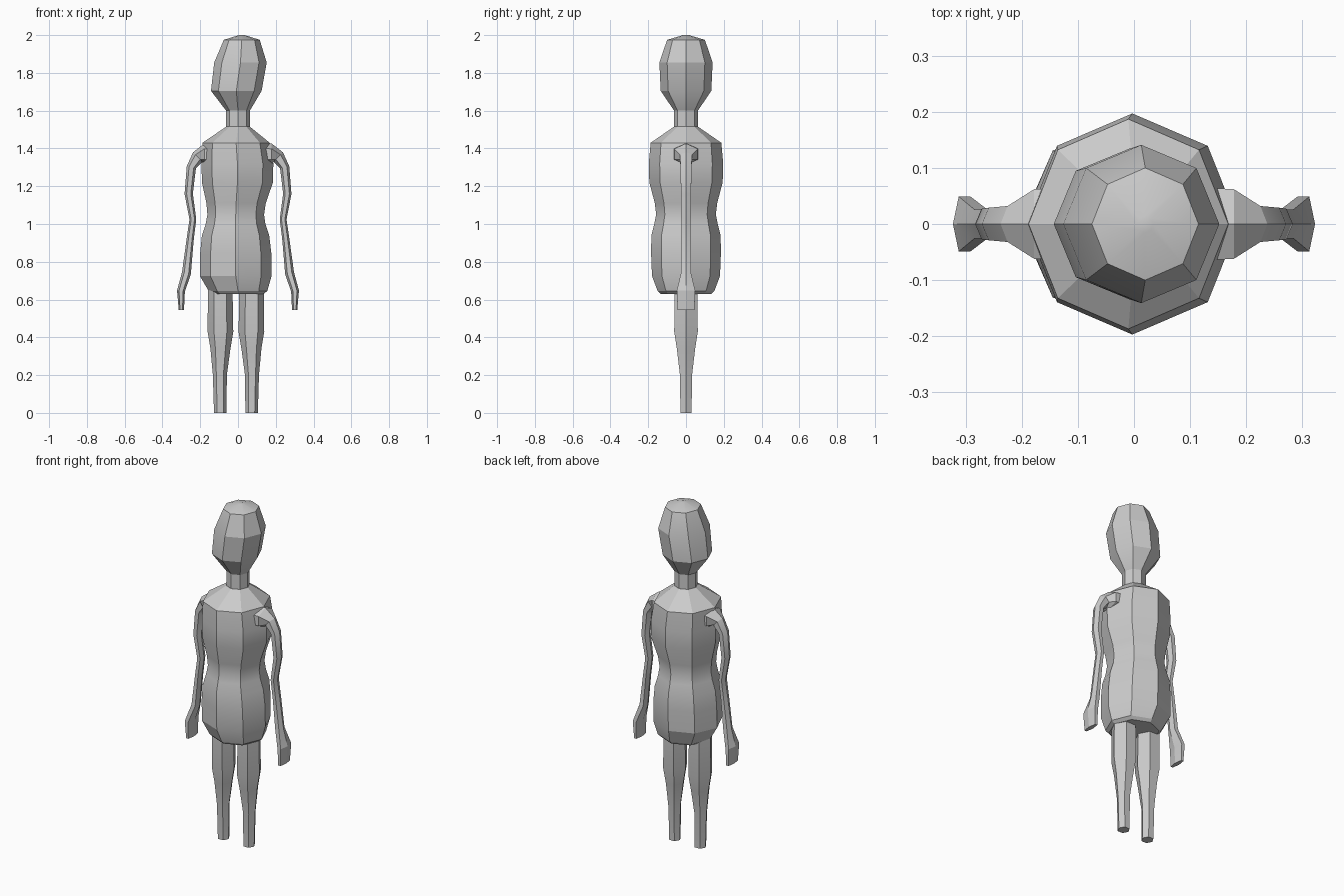
import bpy, bmesh, math
from mathutils import Vector


def loft(name, rings, sides, smooth=20):
    """Skin rings of (centre, u axis, v axis); axis lengths are the radii."""
    bm = bmesh.new()
    loops = []
    for c, u, v in rings:
        c, u, v = Vector(c), Vector(u), Vector(v)
        loops.append([bm.verts.new(c + u * math.cos(a) + v * math.sin(a))
                      for a in (2 * math.pi * i / sides for i in range(sides))])
    for a, b in zip(loops, loops[1:]):
        for i in range(sides):
            j = (i + 1) % sides
            bm.faces.new((a[i], a[j], b[j], b[i]))
    bm.faces.new(loops[0][::-1])
    bm.faces.new(loops[-1])
    bmesh.ops.recalc_face_normals(bm, faces=bm.faces)
    me = bpy.data.meshes.new(name)
    bm.to_mesh(me)
    bm.free()
    ob = bpy.data.objects.new(name, me)
    bpy.context.collection.objects.link(ob)
    bpy.ops.object.select_all(action='DESELECT')
    ob.select_set(True)
    bpy.context.view_layer.objects.active = ob
    bpy.ops.object.shade_smooth_by_angle(angle=math.radians(smooth))
    return ob


def upright(profile):
    """Horizontal rings from (z, centre x, radius x, radius y)."""
    return [((cx, 0, z), (rx, 0, 0), (0, ry, 0)) for z, cx, rx, ry in profile]


# Torso with waist and sloping shoulders
loft("torso", upright([
    (0.63, 0.0, 0.135, 0.135), (0.645, 0.0, 0.155, 0.15),
    (0.725, -0.012, 0.19, 0.18), (0.85, -0.012, 0.188, 0.185),
    (0.94, -0.013, 0.178, 0.183), (1.0, -0.013, 0.158, 0.168),
    (1.05, -0.012, 0.15, 0.158), (1.11, -0.01, 0.157, 0.165),
    (1.22, -0.003, 0.188, 0.194), (1.32, -0.003, 0.19, 0.197),
    (1.43, -0.01, 0.178, 0.187), (1.515, 0.0, 0.063, 0.064)]), 8)

# Neck and head, leaning slightly
loft("head_and_neck", upright([
    (1.50, 0.0, 0.063, 0.063), (1.60, 0.0, 0.063, 0.063),
    (1.705, -0.009, 0.134, 0.134), (1.855, 0.013, 0.139, 0.141),
    (1.975, 0.02, 0.095, 0.1), (2.0, 0.02, 0.015, 0.015)]), 8)

# Arm path: (x, z, thickness, half depth, direction angle)
arm = [(0.12, 1.37, 0.06, 0.065, 0), (0.178, 1.37, 0.056, 0.062, 0),
       (0.213, 1.355, 0.035, 0.032, -45), (0.247, 1.30, 0.025, 0.029, -75),
       (0.261, 1.16, 0.022, 0.027, -92), (0.239, 1.025, 0.018, 0.025, -92),
       (0.253, 0.92, 0.019, 0.025, -83), (0.273, 0.74, 0.024, 0.026, -77),
       (0.302, 0.645, 0.021, 0.049, -80), (0.3, 0.545, 0.014, 0.044, -90)]

for side, label in ((1, "right"), (-1, "left")):
    rings = []
    for x, z, t, d, deg in arm:
        a = math.radians(deg)
        rings.append(((side * x, 0, z),
                      (-side * t * math.sin(a), 0, t * math.cos(a)),
                      (0, d / math.cos(math.pi / 6), 0)))
    loft(label + "_arm", rings, 6)

    # Leg
    cx = -0.011 + side * 0.083
    loft(label + "_leg", upright([
        (0.0, cx, 0.033, 0.034), (0.2, cx + side * 0.002, 0.037, 0.037),
        (0.34, cx - side * 0.001, 0.053, 0.056),
        (0.43, cx - side * 0.001, 0.068, 0.072),
        (0.66, cx, 0.065, 0.07)]), 6)
